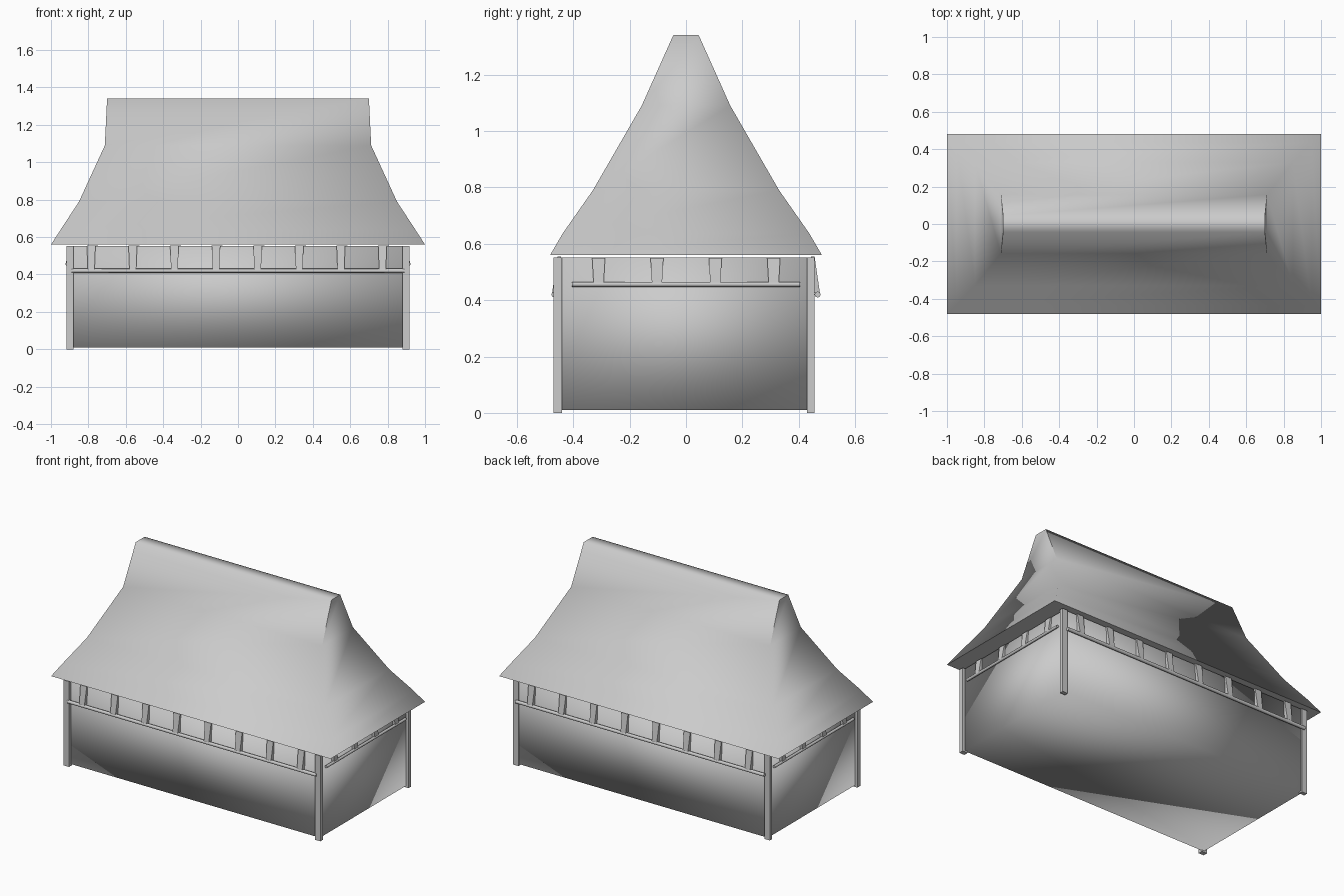
import bpy, bmesh, math
from mathutils import Matrix

if "Cube" in bpy.data.objects:
    bpy.data.objects.remove(bpy.data.objects["Cube"])


def make(name, bm, angle=None):
    bmesh.ops.recalc_face_normals(bm, faces=bm.faces)
    me = bpy.data.meshes.new(name)
    bm.to_mesh(me)
    bm.free()
    ob = bpy.data.objects.new(name, me)
    bpy.context.collection.objects.link(ob)
    if angle:
        bpy.ops.object.select_all(action='DESELECT')
        ob.select_set(True)
        bpy.context.view_layer.objects.active = ob
        bpy.ops.object.shade_smooth_by_angle(angle=math.radians(angle))
    return ob


def loft(name, rings, angle=None):
    """Stack of rectangles (half x, half y, z), closed at both ends."""
    bm = bmesh.new()
    loops = [[bm.verts.new((sx * x, sy * y, z))
              for sx, sy in ((-1, -1), (1, -1), (1, 1), (-1, 1))]
             for x, y, z in rings]
    for a, b in zip(loops, loops[1:]):
        for i in range(4):
            j = (i + 1) % 4
            bm.faces.new((a[i], a[j], b[j], b[i]))
    bm.faces.new(loops[0][::-1])
    bm.faces.new(loops[-1])
    return make(name, bm, angle)


def box(name, lo, hi):
    bm = bmesh.new()
    bmesh.ops.create_cube(bm, size=1)
    for v in bm.verts:
        v.co = [l + (c + .5) * (h - l) for c, l, h in zip(v.co, lo, hi)]
    return make(name, bm)


def strut(name, along, wall, out, z0, z1, rot):
    """Wedge bracket on a wall: narrow at the top, leaning out to the rail."""
    bm = bmesh.new()
    rings = []
    for z, w, o in ((z0, .018, out), (z1, .023, wall + .008)):
        rings.append([bm.verts.new((along + sx * w, -d, z))
                      for sx, d in ((-1, o), (1, o), (1, wall - .005), (-1, wall - .005))])
    for i in range(4):
        j = (i + 1) % 4
        bm.faces.new((rings[0][i], rings[0][j], rings[1][j], rings[1][i]))
    bm.faces.new(rings[0][::-1])
    bm.faces.new(rings[1])
    bm.transform(Matrix.Rotation(rot, 4, 'Z'))
    return make(name, bm)


def rail(name, half, dist, z, rot, r=.011):
    bm = bmesh.new()
    bmesh.ops.create_cone(bm, cap_ends=True, segments=8, radius1=r, radius2=r, depth=2 * half)
    bm.transform(Matrix.Rotation(rot, 4, 'Z') @ Matrix.Translation((0, -dist, z))
                 @ Matrix.Rotation(math.pi / 2, 4, 'Y'))
    return make(name, bm, 50)


# Hipped, flared roof with upright gables at the ridge
loft("roof", [(1, .482, .56), (.95, .437, .637), (.85, .33, .79),
              (.712, .157, 1.09), (.70, .045, 1.34)], 80)

# Walls and floor
loft("walls", [(.90, .448, .01), (.90, .448, .552)], 100)

# Corner posts
for sx, side in ((-1, "left"), (1, "right")):
    x0, x1 = sorted((sx * .88, sx * .918))
    box("front_post_" + side, (x0, -.47, 0), (x1, -.44, .552))
    box("back_post_" + side, (x0, .43, 0), (x1, .455, .552))

# Rails and bracket struts under the eaves, all four sides
for k, side in enumerate(("front", "right", "back", "left")):
    rot = k * math.pi / 2
    if k % 2 == 0:
        rail("rail_" + side, .89, .467, .42, rot)
        for i in range(8):
            strut(f"strut_{side}_{i}", -.785 + i * .2225, .448, .475, .425, .555, rot)
    else:
        rail("rail_" + side, .405, .914, .456, rot, .009)
        for i in range(4):
            strut(f"strut_{side}_{i}", -.31 + i * .207, .90, .92, .46, .55, rot)
